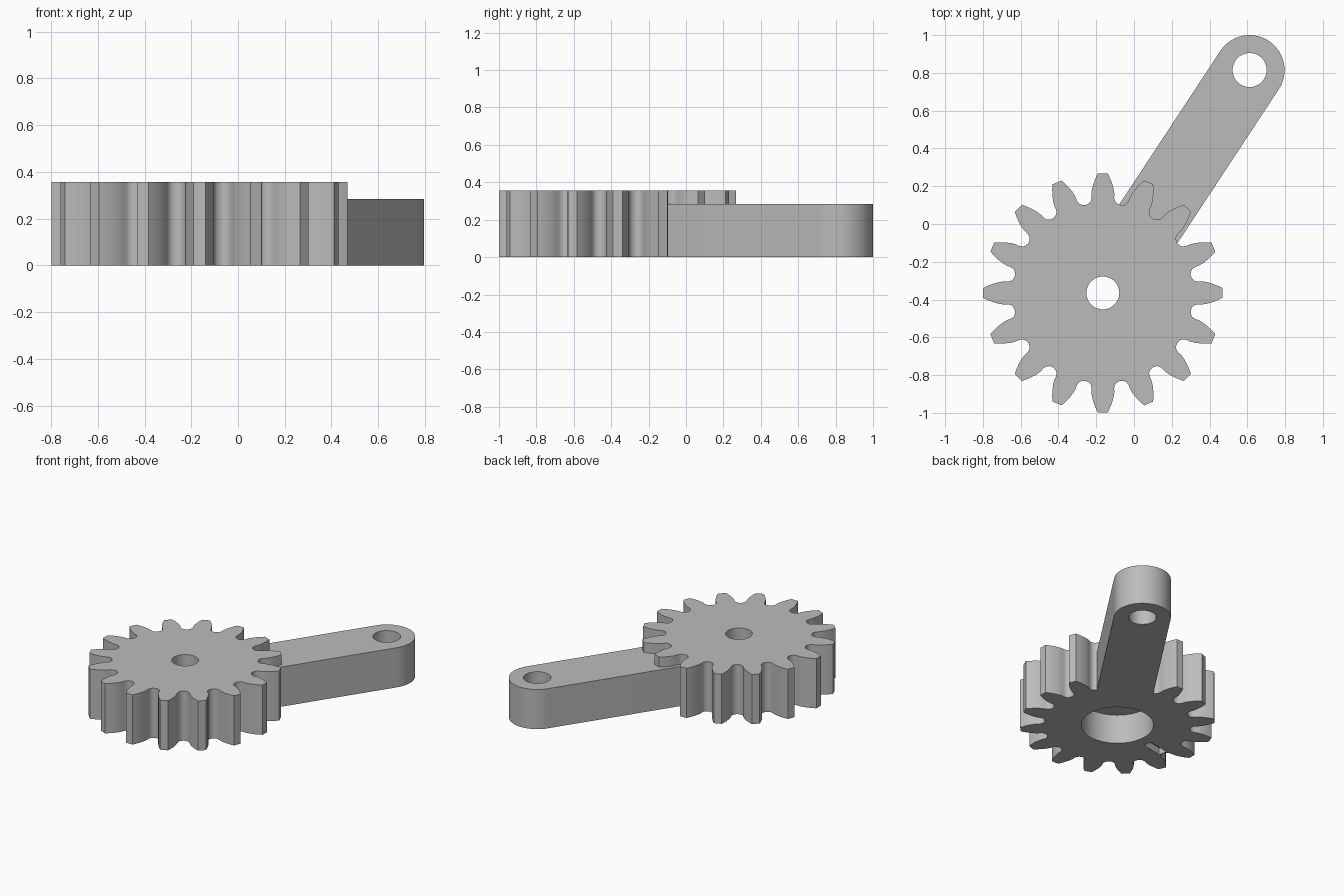
import bpy, bmesh, math
from mathutils import Vector, Matrix

cube = bpy.data.objects.get("Cube")
if cube:
    bpy.data.objects.remove(cube, do_unlink=True)

GREY = (0.5, 0.5, 0.5, 1)
mat = bpy.data.materials.new("plain grey")
mat.use_nodes = True
mat.diffuse_color = GREY
mat.node_tree.nodes["Principled BSDF"].inputs["Base Color"].default_value = GREY

GEAR = Vector((-0.165, -0.365, 0))
PIN = Vector((0.612, 0.815, 0))
GEAR_H, ARM_H, ARM_R, TEETH = 0.357, 0.285, 0.185, 16


def prism(name, outline, z0, z1):
    """Extrude a closed outline of (x, y) points from z0 to z1."""
    bm = bmesh.new()
    face = bm.faces.new([bm.verts.new((x, y, z0)) for x, y in outline])
    top = bmesh.ops.extrude_face_region(bm, geom=[face])["geom"]
    bmesh.ops.translate(bm, vec=(0, 0, z1 - z0),
                        verts=[v for v in top if isinstance(v, bmesh.types.BMVert)])
    bmesh.ops.recalc_face_normals(bm, faces=bm.faces)
    mesh = bpy.data.meshes.new(name)
    bm.to_mesh(mesh)
    bm.free()
    mesh.materials.append(mat)
    ob = bpy.data.objects.new(name, mesh)
    bpy.context.collection.objects.link(ob)
    return ob


def arc(centre, r, a0, a1, n):
    return [(centre.x + r * math.cos(a0 + (a1 - a0) * i / n),
             centre.y + r * math.sin(a0 + (a1 - a0) * i / n)) for i in range(n + 1)]


def circle(centre, r, n=64):
    return arc(centre, r, 0, math.tau, n)[:-1]


def combine(target, tool, operation):
    """Apply a boolean and throw the tool away."""
    tool.hide_render = True
    mod = target.modifiers.new("bool", "BOOLEAN")
    mod.operation, mod.object, mod.solver = operation, tool, "EXACT"
    bpy.context.view_layer.objects.active = target
    bpy.ops.object.modifier_apply(modifier=mod.name)
    bpy.data.objects.remove(tool, do_unlink=True)


# Gear: one tooth flank (radius, half width) mirrored and repeated around
flank = [(0.475, 0.088), (0.48, 0.074), (0.49, 0.064), (0.508, 0.06), (0.53, 0.061),
         (0.555, 0.057), (0.585, 0.048), (0.612, 0.037), (0.634, 0.026)]
tooth = [(r, -w) for r, w in flank] + [(r, w) for r, w in reversed(flank)]
outline = []
for k in range(TEETH):
    turn = Matrix.Rotation(math.tau * k / TEETH, 3, "Z")
    for r, w in tooth:
        p = GEAR + turn @ Vector((math.sqrt(r * r - w * w), w, 0))
        outline.append((p.x, p.y))
gear = prism("gear_with_arm", outline, 0, GEAR_H)

# Arm: straight bar from the gear rim to a rounded end
along = (PIN - GEAR).normalized()
side = Vector((-along.y, along.x, 0)) * ARM_R
angle = math.atan2(along.y, along.x)
root = GEAR + along * 0.44
bar = [(p.x, p.y) for p in (root + side, root - side)]
bar += arc(PIN, ARM_R, angle - math.pi / 2, angle + math.pi / 2, 32)
combine(gear, prism("arm", bar, 0, ARM_H), "UNION")

# Narrow groove in the underside, running outward from the recess
turn = Matrix.Rotation(math.radians(191), 3, "Z")
corners = [GEAR + turn @ Vector((x, y, 0))
           for x, y in ((0.31, -0.03), (0.47, -0.03), (0.47, 0.03), (0.31, 0.03))]

# Pin hole, axle hole, wide recess underneath and the groove
cutters = [("pin_hole", circle(PIN, 0.09), 1),
           ("axle_hole", circle(GEAR, 0.087), 1),
           ("recess", circle(GEAR, 0.235), 0.21),
           ("groove", [(p.x, p.y) for p in corners], 0.05)]
for name, shape, top in cutters:
    combine(gear, prism(name, shape, -0.1, top), "DIFFERENCE")

# Smooth the curved walls, keep the rims sharp
bpy.ops.object.select_all(action="DESELECT")
gear.select_set(True)
bpy.context.view_layer.objects.active = gear
bpy.ops.object.shade_smooth_by_angle(angle=math.radians(30))
